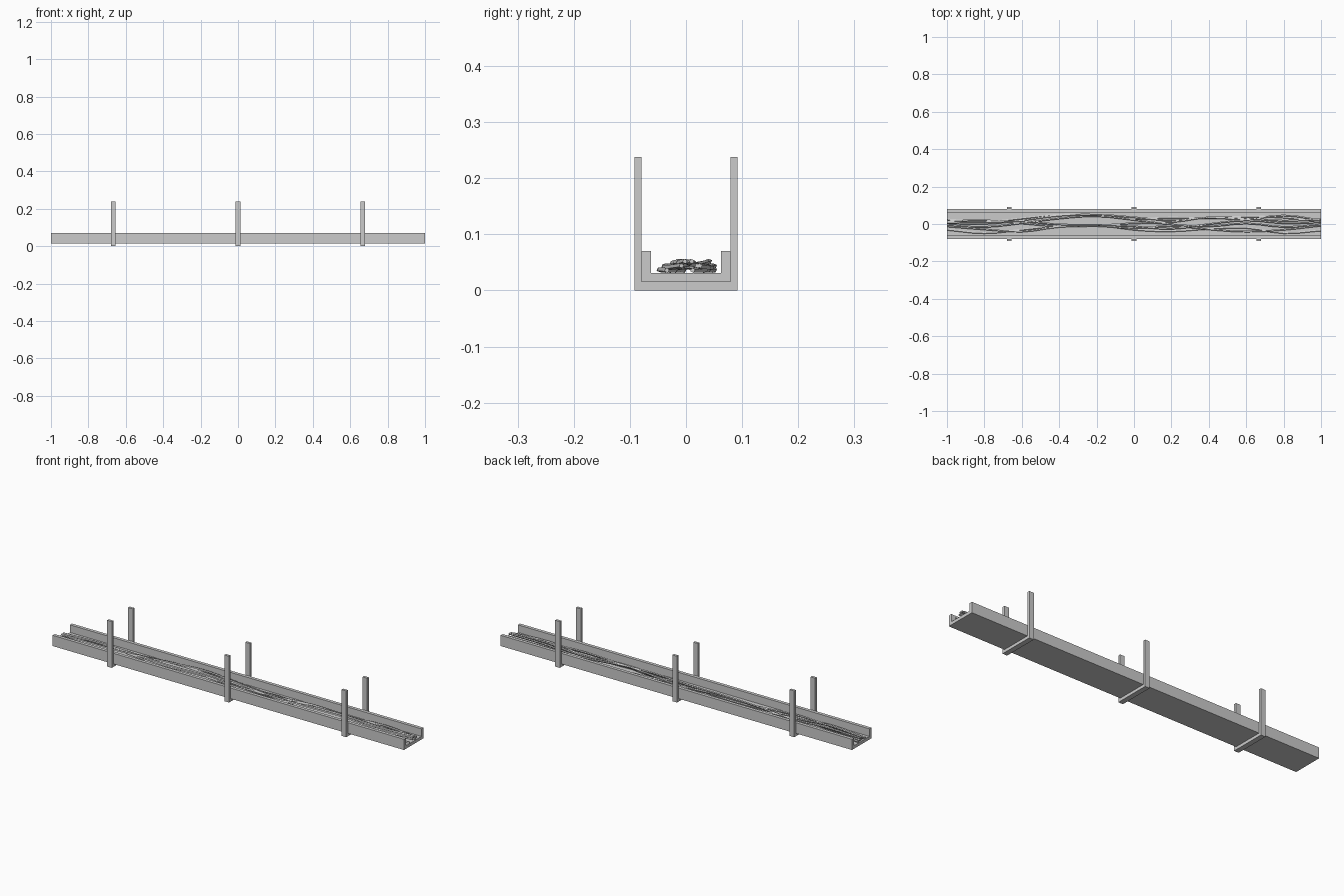
import bpy
import bmesh

if "Cube" in bpy.data.objects:
    bpy.data.objects.remove(bpy.data.objects["Cube"])


def extruded_u(name, half_out, half_in, z_bottom, z_floor, z_top, x0, x1):
    # U-shaped profile in the yz plane, extruded along x
    profile = [(-half_out, z_bottom), (half_out, z_bottom), (half_out, z_top),
               (half_in, z_top), (half_in, z_floor), (-half_in, z_floor),
               (-half_in, z_top), (-half_out, z_top)]
    bm = bmesh.new()
    face = bm.faces.new([bm.verts.new((x0, y, z)) for y, z in profile])
    ext = bmesh.ops.extrude_face_region(bm, geom=[face])
    moved = [v for v in ext["geom"] if isinstance(v, bmesh.types.BMVert)]
    bmesh.ops.translate(bm, verts=moved, vec=(x1 - x0, 0, 0))
    bmesh.ops.recalc_face_normals(bm, faces=bm.faces)
    mesh = bpy.data.meshes.new(name)
    bm.to_mesh(mesh)
    bm.free()
    obj = bpy.data.objects.new(name, mesh)
    bpy.context.collection.objects.link(obj)


def cable(name, ys, zs, radius=0.0048):
    # Square-section cable following a smooth wandering path
    curve = bpy.data.curves.new(name, 'CURVE')
    curve.dimensions = '3D'
    curve.bevel_depth = radius
    curve.bevel_resolution = 0
    curve.use_fill_caps = True
    curve.resolution_u = 3
    spline = curve.splines.new('BEZIER')
    n = len(ys)
    spline.bezier_points.add(n - 1)
    for i, p in enumerate(spline.bezier_points):
        p.co = (-1 + 2 * i / (n - 1), ys[i], zs[i % len(zs)])
        p.handle_left_type = p.handle_right_type = 'AUTO'
    for p in spline.bezier_points:
        p.tilt = 0.4
    for poly in curve.splines:
        poly.use_smooth = False
    obj = bpy.data.objects.new(name, curve)
    bpy.context.collection.objects.link(obj)


# Open cable tray
extruded_u("tray", 0.079, 0.062, 0.015, 0.031, 0.07, -1, 1)

# Hanger brackets wrapped under the tray
for i, x in enumerate((-0.667, 0, 0.667)):
    extruded_u(f"hanger_{i + 1}", 0.092, 0.079, 0, 0.015, 0.238, x - 0.013, x + 0.013)

# Loose cables: y positions at even stations along x, in stacked layers
low, mid, high = (0.036, 0.037), (0.041, 0.044, 0.042), (0.048, 0.052, 0.046)
paths = [
    ([-0.030, -0.048, -0.030, -0.010, -0.005, -0.030, -0.038, -0.025, -0.020, -0.048, -0.034], low),
    ([0.025, 0.012, 0.030, 0.050, 0.045, 0.028, 0.035, 0.030, 0.040, 0.035, 0.012], low),
    ([0.005, 0.002, 0.020, 0.045, 0.050, 0.036, 0.020, 0.034, 0.025, 0.046, 0.020], mid),
    ([0.015, 0.020, 0.004, -0.012, -0.008, 0.005, 0.010, 0.036, 0.030, 0.018, 0.025], mid),
    ([-0.012, -0.028, -0.040, -0.015, -0.010, -0.022, -0.010, -0.028, -0.040, -0.030, -0.008], mid),
    ([0.008, 0.010, 0.015, -0.002, -0.004, -0.012, -0.025, 0.000, 0.020, 0.005, 0.010], high),
    ([-0.005, -0.015, 0.005, 0.030, 0.042, 0.022, -0.002, -0.012, 0.004, -0.015, -0.002], high),
]
for i, (ys, zs) in enumerate(paths):
    cable(f"cable_{i + 1}", ys, zs)
